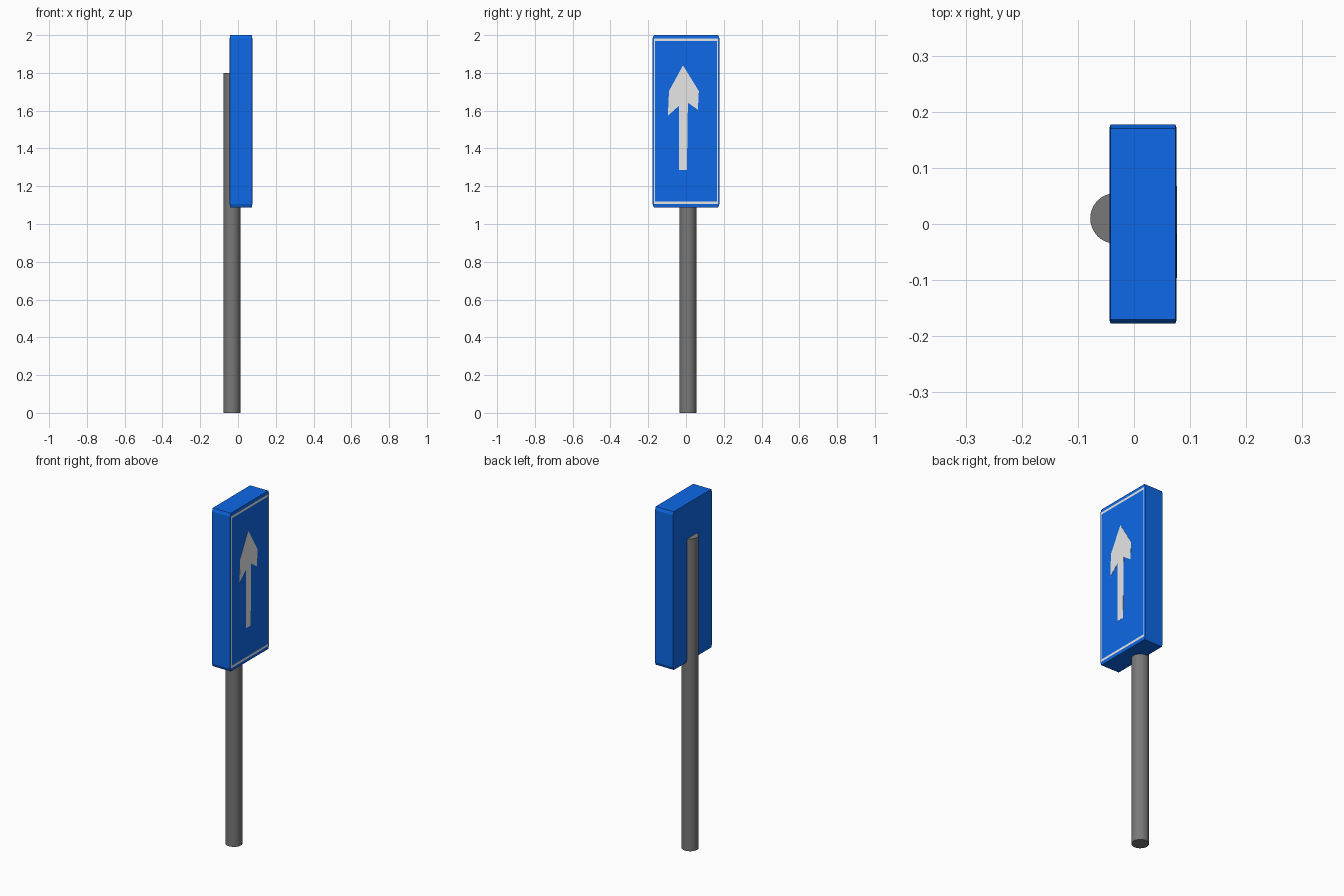
import bpy, bmesh
from mathutils import Vector

cube = bpy.data.objects.get("Cube")
if cube:
    bpy.data.objects.remove(cube, do_unlink=True)


def material(name, rgb):
    m = bpy.data.materials.new(name)
    m.use_nodes = True
    m.diffuse_color = (*rgb, 1)
    m.node_tree.nodes["Principled BSDF"].inputs["Base Color"].default_value = (*rgb, 1)
    return m


def make_object(name, bm, *mats):
    mesh = bpy.data.meshes.new(name)
    bmesh.ops.recalc_face_normals(bm, faces=bm.faces)
    bm.to_mesh(mesh)
    bm.free()
    obj = bpy.data.objects.new(name, mesh)
    bpy.context.collection.objects.link(obj)
    for m in mats:
        mesh.materials.append(m)
    return obj


blue = material("sign_blue", (0.004, 0.14, 0.8))
white = material("sign_white", (0.8, 0.8, 0.8))
grey = material("pole_grey", (0.19, 0.19, 0.19))

# Sign panel: chamfered unit cube with an inset white border, then stretched
bm = bmesh.new()
bmesh.ops.create_cube(bm, size=1)
bmesh.ops.bevel(bm, geom=bm.edges[:], offset=0.02, segments=1, affect='EDGES')
bm.normal_update()
display = max(bm.faces, key=lambda f: f.normal.x * f.calc_area())
border = bmesh.ops.inset_region(bm, faces=[display], thickness=0.02)["faces"]
for f in border:
    f.material_index = 1
bmesh.ops.scale(bm, vec=(0.12, 0.355, 0.912), verts=bm.verts)
bmesh.ops.translate(bm, vec=(0.016, 0, 1.544), verts=bm.verts)
make_object("sign_panel", bm, blue, white)

# Arrow: thin plate on the display face, outlined in y and z
outline = [(-0.016, 1.84), (-0.09, 1.704), (-0.096, 1.573), (-0.037, 1.626),
           (-0.037, 1.287), (0.005, 1.287), (0.01, 1.642), (0.063, 1.605),
           (0.068, 1.704)]
bm = bmesh.new()
face = bm.faces.new([bm.verts.new((0.0755, y, z)) for y, z in outline])
plate = bmesh.ops.extrude_face_region(bm, geom=[face])["geom"]
bmesh.ops.translate(bm, vec=Vector((0.0015, 0, 0)),
                    verts=[v for v in plate if isinstance(v, bmesh.types.BMVert)])
make_object("arrow", bm, white)

# Pole: round post standing behind the panel
bpy.ops.mesh.primitive_cylinder_add(vertices=32, radius=0.045, depth=1.8,
                                    location=(-0.033, 0.01, 0.9))
pole = bpy.context.object
pole.name = "pole"
pole.data.materials.append(grey)
bpy.ops.object.shade_smooth_by_angle()
